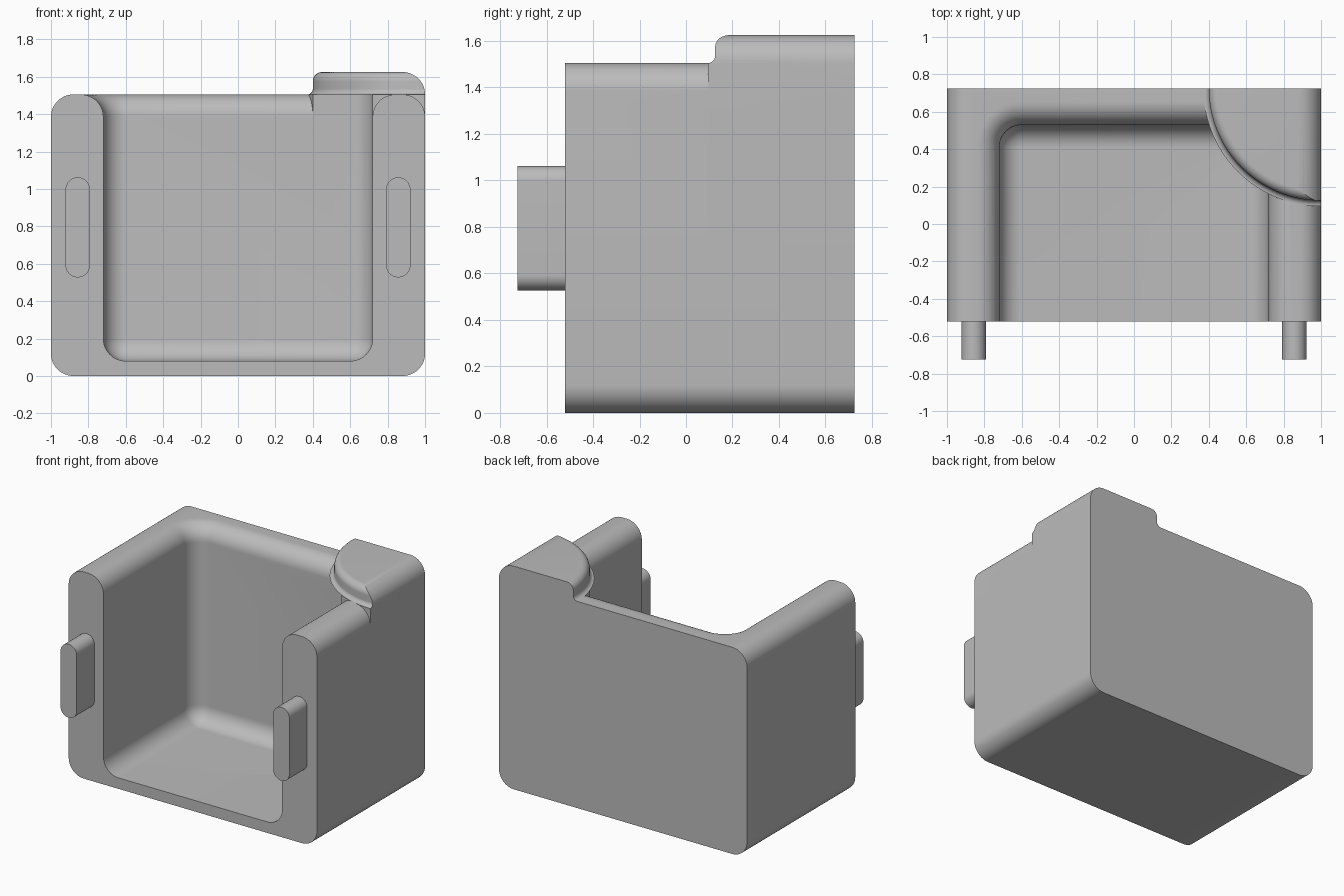
import bpy, bmesh
from math import sin, cos, pi

if "Cube" in bpy.data.objects:
    bpy.data.objects.remove(bpy.data.objects["Cube"])

FRONT, BACK = -0.52, 0.725
TOP, BOSS_TOP = 1.505, 1.625
R = 0.12       # general rounding radius
SEG = 12

grey = bpy.data.materials.new("plain grey")
grey.use_nodes = True
colour = (0.5, 0.5, 0.5, 1)
grey.diffuse_color = colour
grey.node_tree.nodes["Principled BSDF"].inputs["Base Color"].default_value = colour


def loft(name, loops):
    """Skin a stack of equal-length closed loops and cap both ends."""
    bm = bmesh.new()
    rings = [[bm.verts.new(p) for p in loop] for loop in loops]
    n = len(rings[0])
    for a, b in zip(rings, rings[1:]):
        for i in range(n):
            j = (i + 1) % n
            bm.faces.new((a[i], a[j], b[j], b[i]))
    bm.faces.new(rings[0])
    bm.faces.new(rings[-1])
    bmesh.ops.recalc_face_normals(bm, faces=bm.faces)
    mesh = bpy.data.meshes.new(name)
    bm.to_mesh(mesh)
    bm.free()
    mesh.materials.append(grey)
    obj = bpy.data.objects.new(name, mesh)
    bpy.context.collection.objects.link(obj)
    return obj


def arc(cx, cy, r, start, end):
    return [(cx + r * cos(t), cy + r * sin(t))
            for t in (start + (end - start) * i / SEG for i in range(SEG + 1))]


def rounded_prism(name, x0, x1, z0, z1, r, y0, y1):
    """Rounded rectangle in x-z, extruded along y."""
    outline = []
    for k, (x, z) in enumerate([(x1 - r, z1 - r), (x0 + r, z1 - r),
                                (x0 + r, z0 + r), (x1 - r, z0 + r)]):
        outline += arc(x, z, r, k * pi / 2, (k + 1) * pi / 2)
    return loft(name, [[(x, y, z) for x, z in outline] for y in (y0, y1)])


def cavity_loop(offset, z):
    """Plan of the cavity, open past the front, grown by offset."""
    half, back, r = 0.72 + offset, 0.53 + offset, max(R + offset, 0.002)
    pts = [(half, -1)] + arc(half - r, back - r, r, 0, pi / 2)
    pts += arc(r - half, back - r, r, pi / 2, pi) + [(-half, -1)]
    return [(x, y, z) for x, y in pts]


def boolean(target, tool, operation):
    mod = target.modifiers.new(operation, "BOOLEAN")
    mod.operation, mod.object, mod.solver = operation, tool, "EXACT"
    bpy.context.view_layer.objects.active = target
    bpy.ops.object.modifier_apply(modifier=mod.name)
    bpy.data.objects.remove(tool)


# Housing: rounded block hollowed by a cavity with filleted floor and flared rim
housing = rounded_prism("housing", -1, 1, 0, TOP, R, FRONT, BACK)
steps = [i / SEG * pi / 2 for i in range(SEG + 1)]
floor = [cavity_loop(-R * (1 - sin(t)), 0.08 + R * (1 - cos(t))) for t in steps]
rim = [cavity_loop(R * (1 - cos(t)), TOP - R + R * sin(t)) for t in steps]
cavity = loft("cavity_cutter", floor + rim + [cavity_loop(R, TOP + 0.3)])
boolean(housing, cavity, "DIFFERENCE")

# Corner boss: turned disc trimmed to the housing sides, overhanging the cavity
ROUND, FLARE = 0.05, 0.03
profile = [(0.6 + FLARE, 1.3)]
profile += [(0.6 + FLARE * (1 - sin(t)), TOP + FLARE * (1 - cos(t))) for t in steps]
profile += [(0.6 - ROUND * (1 - cos(t)), BOSS_TOP - ROUND * (1 - sin(t))) for t in steps]
N = 128
boss = loft("corner_boss", [[(1 + r * cos(2 * pi * i / N), BACK + r * sin(2 * pi * i / N), z)
                             for i in range(N)] for r, z in profile])
boolean(boss, rounded_prism("boss_trim", -1, 1, 0, BOSS_TOP, R, FRONT, BACK), "INTERSECT")
boolean(boss, loft("boss_undercut", [cavity_loop(0, z) for z in (1, TOP)]), "DIFFERENCE")
boolean(housing, boss, "UNION")

# Two mounting pegs on the front of the side walls
parts = [housing]
for side, x in (("right", -0.857), ("left", 0.857)):
    parts.append(rounded_prism(side + "_peg", x - 0.065, x + 0.065,
                               0.527, 1.062, 0.0649, -0.725, FRONT + 0.02))

# Smooth rounded faces, keep hard edges crisp
bpy.ops.object.select_all(action="DESELECT")
for obj in parts:
    obj.select_set(True)
bpy.context.view_layer.objects.active = housing
bpy.ops.object.shade_smooth_by_angle(angle=pi / 6)
